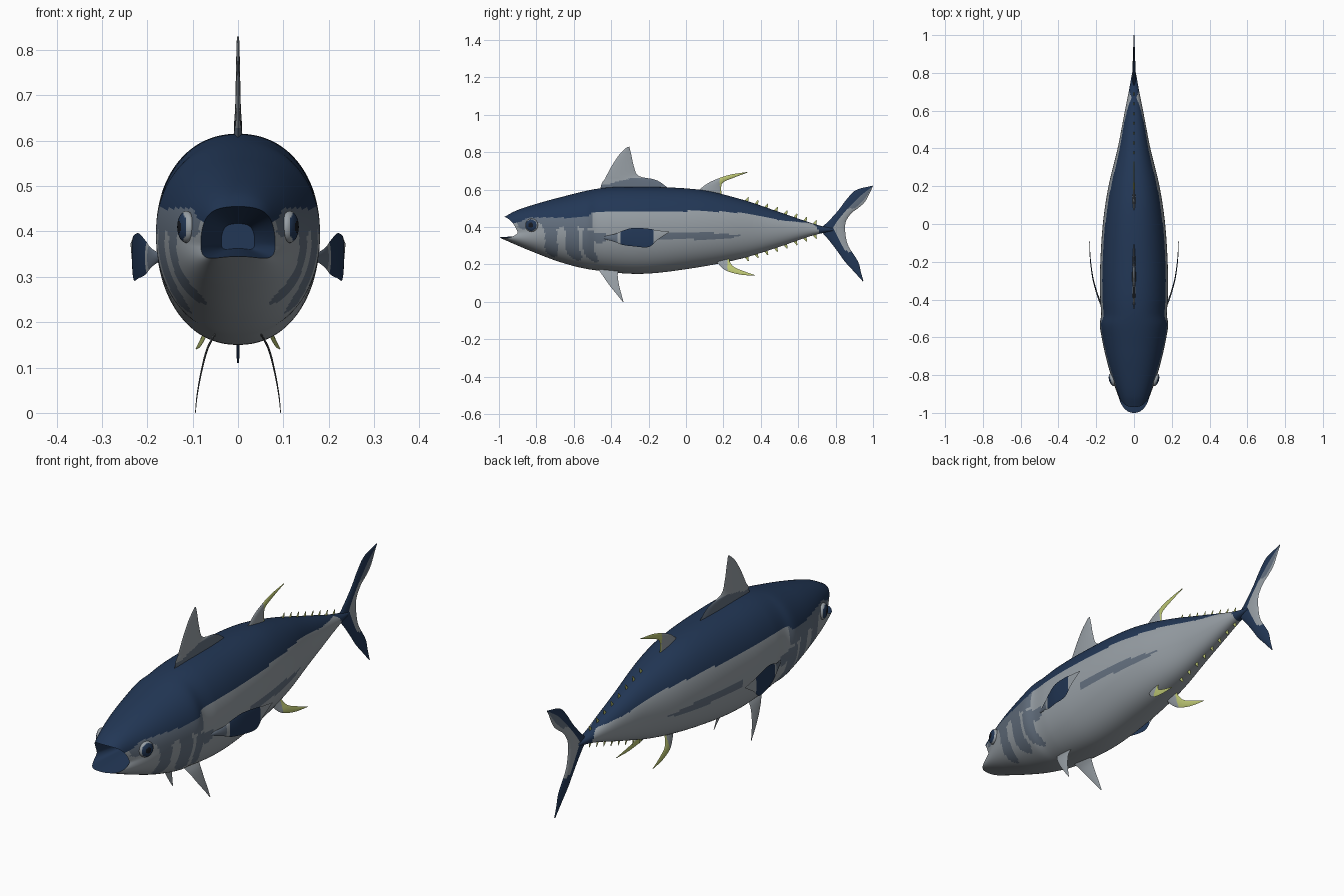
import bpy, bmesh, math
from mathutils import Vector as V

if "Cube" in bpy.data.objects:
    bpy.data.objects.remove(bpy.data.objects["Cube"])

def material(name, rgb):
    m = bpy.data.materials.new(name)
    m.diffuse_color = (*rgb, 1)
    m.use_nodes = True
    m.node_tree.nodes["Principled BSDF"].inputs["Base Color"].default_value = m.diffuse_color
    return m

BLUE, LIGHT, MID, YELLOW, BLACK = range(5)
MATS = [material("deep_blue", (0.016, 0.038, 0.092)),
        material("silver_grey", (0.31, 0.345, 0.375)),
        material("slate_grey", (0.125, 0.16, 0.21)),
        material("fin_yellow", (0.50, 0.56, 0.17)),
        material("pupil_black", (0.008, 0.01, 0.015))]

def curve(knots):
    """Smooth interpolation through (parameter, value) knots."""
    def tangent(i):
        a, b = max(i - 1, 0), min(i + 1, len(knots) - 1)
        return (knots[b][1] - knots[a][1]) / (knots[b][0] - knots[a][0])
    def f(t):
        t = min(max(t, knots[0][0]), knots[-1][0])
        i = 0
        while i < len(knots) - 2 and t > knots[i + 1][0]:
            i += 1
        (t0, p0), (t1, p1) = knots[i], knots[i + 1]
        h = t1 - t0
        u = (t - t0) / h
        return (p0 * (2*u**3 - 3*u*u + 1) + tangent(i) * (h * (u**3 - 2*u*u + u))
                + p1 * (3*u*u - 2*u**3) + tangent(i + 1) * (h * (u**3 - u*u)))
    return f

def loft(name, rings, colour, angle=50):
    """Skin closed rings, cap both ends; colour(face centre, ring, segment)."""
    bm = bmesh.new()
    rows = [[bm.verts.new(p) for p in r] for r in rings]
    n = len(rows[0])
    for i in range(len(rows) - 1):
        for j in range(n):
            k = (j + 1) % n
            f = bm.faces.new((rows[i][j], rows[i][k], rows[i + 1][k], rows[i + 1][j]))
            f.material_index = colour(f.calc_center_median(), i, j)
    for i, r in ((0, rows[0]), (len(rows) - 2, rows[-1])):
        f = bm.faces.new(r)
        f.material_index = colour(f.calc_center_median(), i, 0)
    bmesh.ops.recalc_face_normals(bm, faces=bm.faces)
    return finish(name, bm, angle)

def finish(name, bm, angle=50):
    me = bpy.data.meshes.new(name)
    bm.to_mesh(me)
    bm.free()
    for m in MATS:
        me.materials.append(m)
    ob = bpy.data.objects.new(name, me)
    bpy.context.collection.objects.link(ob)
    bpy.ops.object.select_all(action='DESELECT')
    ob.select_set(True)
    bpy.context.view_layer.objects.active = ob
    bpy.ops.object.shade_smooth_by_angle(angle=math.radians(angle))
    return ob

def fin(name, sections, normal, thick, colour, spans=30, chord=14):
    """Thin foil through (lead, trail) sections; colour(centre, u across chord)."""
    lead = curve([(i, V(s[0])) for i, s in enumerate(sections)])
    trail = curve([(i, V(s[1])) for i, s in enumerate(sections)])
    top, rings, n = len(sections) - 1, [], V(normal)
    us = [i / chord for i in range(chord + 1)] + [-i / chord for i in range(chord - 1, 0, -1)]
    for s in range(spans + 1):
        t = top * s / spans
        w = thick * (1 - 0.75 * s / spans)
        a, b = lead(t), trail(t)
        rings.append([a.lerp(b, abs(u)) + n * (math.copysign(1, u) * w
                      * max(math.sin(math.pi * abs(u)), 0) ** 0.6) for u in us])
    return loft(name, rings, lambda c, i, j: colour(c, abs(us[j])), 40)

def flat(rows):
    """(y, z) pairs lying on the middle plane."""
    return [((0, a, b), (0, c, d)) for a, b, c, d in rows]

# Body: top, bottom, width and centre height along the length
top = curve([(-0.97, .455), (-.915, .485), (-.83, .515), (-.67, .56), (-.46, .607), (-.25, .615),
             (.07, .60), (.29, .55), (.5, .48), (.66, .425), (.74, .402), (.8, .395)])
bottom = curve([(-1, .345), (-.92, .31), (-.83, .272), (-.67, .212), (-.51, .173), (-.25, .15),
                (.02, .178), (.29, .23), (.5, .295), (.66, .35), (.74, .37), (.8, .38)])
width = curve([(-1, .03), (-.9, .082), (-.8, .122), (-.7, .15), (-.58, .175), (-.53, .181),
               (-.48, .174), (-.4, .179), (-.25, .18), (0, .165), (.2, .135), (.4, .087),
               (.5, .067), (.6, .048), (.7, .028), (.8, .010)])
middle = curve([(-1, .37), (-.9, .37), (-.7, .39), (-.4, .395), (.3, .395), (.74, .386), (.8, .387)])
blue_edge = curve([(-1, .40), (-.9, .425), (-.83, .45), (-.65, .45), (-.53, .457), (-.5, .48),
                   (-.2, .485), (.1, .485), (.3, .475), (.4, .46), (.5, .437), (.6, .427),
                   (.7, .40), (.73, .3), (.8, .3)])
SEGS, RINGS, MOUTH = 128, 190, 6

def body_ring(s):
    w = max(0, min(1, (-.6 - s) / .3)) ** 1.5
    ring = []
    for j in range(SEGS):
        a = 2 * math.pi * j / SEGS
        sn, cs = math.sin(a), math.cos(a)
        y = s - (.07 if sn > 0 else .10) * w * abs(sn) ** 1.2
        zc = middle(s)
        z = zc + ((top(y) - zc) if sn > 0 else (zc - bottom(y))) * math.copysign(abs(sn) ** .94, sn)
        x = width(s) * math.copysign(abs(cs) ** .92, cs)
        ring.append(V((x, y, z)))
    return ring

def body_colour(c, i, j):
    y, z = c.y, c.z
    if i < MOUTH or z > blue_edge(y):
        return BLUE
    # cheek band, curved gill stripes, shoulder patch, flank streak
    if -.9 < y < -.5 and z > .405 + .018 * math.sin(y * 38):
        return MID
    for y0, low, high, half in ((-.76, .24, .42, .034), (-.645, .22, .42, .036), (-.56, .21, .38, .03)):
        yc = y0 + .42 * (.42 - z) - .02 * math.sin((z - .2) * 25)
        if low < z < high and abs(y - yc) < half * min(1, ((z - low) / .03) ** .5):
            return MID
    if ((y + .465) / .04) ** 2 + ((z - .345) / .03) ** 2 < 1:
        return MID
    if -.16 < y < .32 and abs(z - .352) < .018 * min(1, (.33 - y) / .2):
        return MID
    return LIGHT

rim = body_ring(-.9)
inner = []
for k in range(MOUTH):          # mouth lining, from the throat out to the lips
    q = 1 - k / MOUTH
    inner.append([V((p.x * (1 - .55 * q), p.y + (-.76 - p.y) * q, .38 + (p.z - .38) * (1 - .5 * q)))
                  for p in rim])
loft("body", inner + [body_ring(-.9 + 1.69 * i / RINGS) for i in range(RINGS + 1)], body_colour)

# Front dorsal fin
fin("front_dorsal_fin", flat([(-.46, .595, -.08, .595), (-.45, .635, -.13, .635), (-.435, .655, -.17, .655),
    (-.425, .675, -.255, .675), (-.395, .73, -.28, .73), (-.355, .79, -.293, .79),
    (-.315, .828, -.303, .83)]), (1, 0, 0), .010,
    lambda c, u: MID if c.z < .66 - .25 * max(0, -.3 - c.y) else LIGHT)

# Rear dorsal fin
fin("rear_dorsal_fin", flat([(.06, .59, .19, .575), (.11, .63, .188, .615), (.165, .657, .20, .64),
    (.235, .68, .25, .662), (.33, .695, .33, .692)]), (1, 0, 0), .008,
    lambda c, u: YELLOW if c.y > .18 else LIGHT)

# Tail fin lobes
fin("upper_tail_lobe", flat([(.71, .385, .85, .385), (.76, .43, .855, .43), (.815, .49, .885, .475),
    (.86, .55, .925, .505), (.91, .598, .96, .54), (1, .622, .998, .615)]), (1, 0, 0), .010,
    lambda c, u: BLUE if u < .5 else (MID if c.z > .5 and u < .8 else LIGHT))
fin("lower_tail_lobe", flat([(.71, .39, .85, .39), (.76, .335, .855, .345), (.81, .27, .87, .295),
    (.85, .215, .92, .215), (.90, .16, .935, .16), (.945, .11, .948, .113)]), (1, 0, 0), .010,
    lambda c, u: LIGHT if u > .55 and c.z > .27 else BLUE)

# Finlets along the back and belly of the tail stem
for k in range(8):
    y = .32 + .052 * k
    for label, edge, d in (("upper", top, 1), ("lower", bottom, -1)):
        z = edge(y)
        fin(f"{label}_finlet_{k + 1}", flat([(y - .012, z - .006 * d, y + .012, z - .006 * d),
            (y + .012, z + .02 * d, y + .016, z + .018 * d)]), (1, 0, 0), .003,
            lambda c, u: YELLOW, 2, 4)

# Paired fins and eyes
for side, s in (("right", 1), ("left", -1)):
    fin(f"{side}_pectoral_fin", [((s * x, y, a), (s * x, y, b)) for x, y, a, b in (
        (.165, -.45, .349, .34), (.19, -.385, .362, .322), (.204, -.34, .38, .305),
        (.219, -.28, .396, .297), (.23, -.20, .391, .293), (.233, -.155, .383, .33),
        (.236, -.09, .375, .372))], (s, 0, 0), .005,
        lambda c, u: BLUE if -.345 < c.y < -.17 else MID if c.y < -.37 else LIGHT)
    fin(f"{side}_pelvic_fin", [((s * x, a, z), (s * x, b, z)) for x, a, b, z in (
        (.05, -.47, -.36, .175), (.068, -.445, -.365, .14), (.081, -.41, -.358, .09),
        (.09, -.37, -.345, .04), (.094, -.338, -.334, .0))], (s, 0, 0), .003,
        lambda c, u: LIGHT)
    fin(f"{side}_anal_fin", [((s * x, a, b), (s * x, c, d)) for x, a, b, c, d in (
        (.045, .15, .235, .225, .25), (.06, .185, .19, .237, .21), (.072, .22, .165, .26, .185),
        (.083, .29, .146, .315, .162), (.092, .37, .14, .37, .143))], (s, 0, 0), .005,
        lambda c, u: YELLOW if c.y > .222 else LIGHT)
    # Eye: pale rim, blue iris, dark pupil
    bm = bmesh.new()
    bmesh.ops.create_uvsphere(bm, u_segments=32, v_segments=24, radius=1)
    for f in bm.faces:
        c = f.calc_center_median()
        r = math.hypot(c.y, c.z)
        f.material_index = BLACK if r < .4 else BLUE if r < .85 else LIGHT
    for v in bm.verts:
        v.co = V((v.co.x * .018, v.co.y * .035, v.co.z * .035))
    eye = finish(f"{side}_eye", bm)
    eye.location = (s * .114, -.825, .41)
    eye.rotation_euler.z = -s * .3
